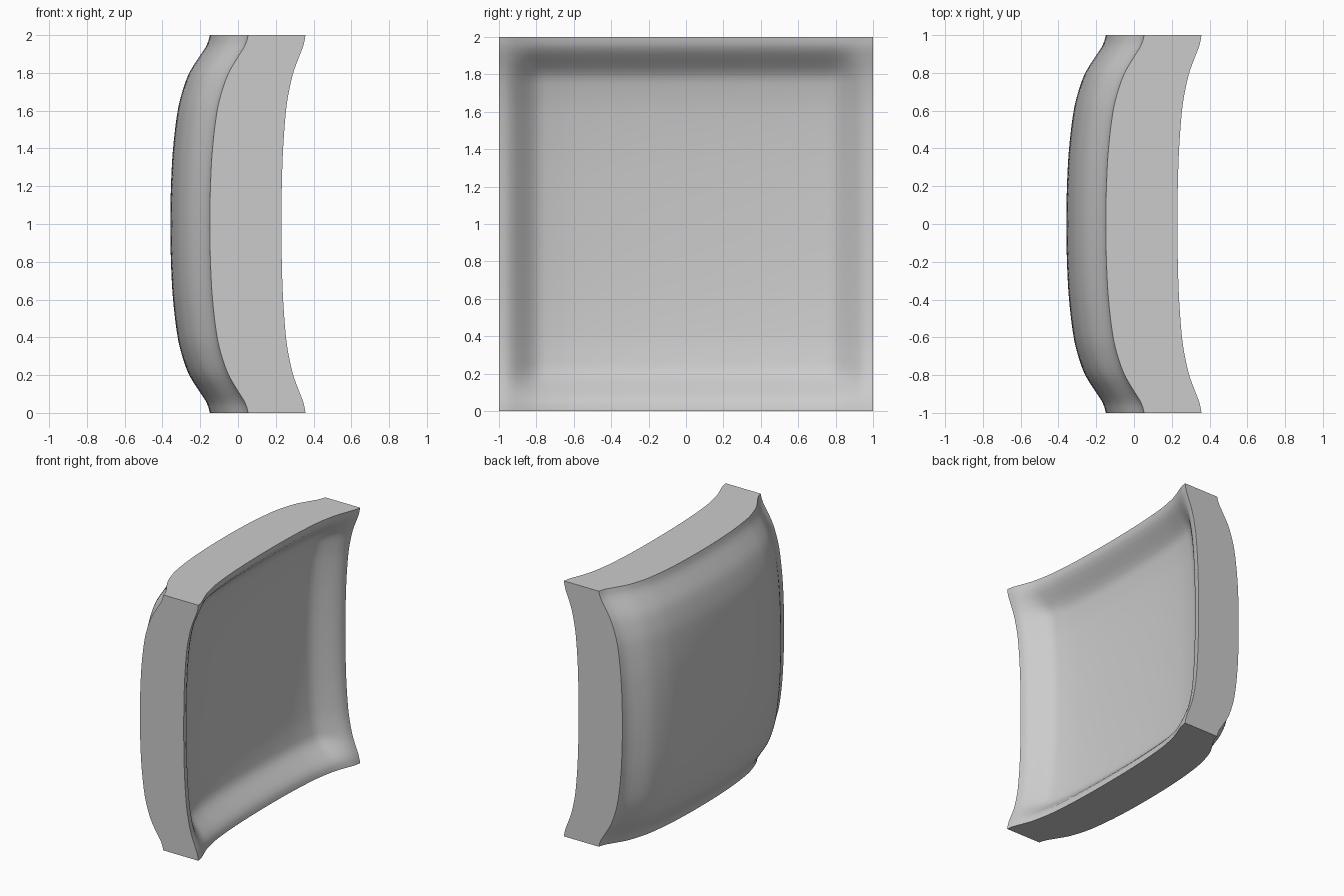
import bpy, bmesh, math

old = bpy.data.objects.get("Cube")
if old:
    bpy.data.objects.remove(old, do_unlink=True)

# Rise from rim (0) to middle (1), against distance from the rim
RISE = [(0, 0), (0.05, 0.07), (0.11, 0.25), (0.2, 0.51), (0.3, 0.69),
        (0.4, 0.81), (0.6, 0.93), (0.8, 0.985), (1, 1)]
SLOPES = [(RISE[min(i + 1, len(RISE) - 1)][1] - RISE[max(i - 1, 0)][1]) /
          (RISE[min(i + 1, len(RISE) - 1)][0] - RISE[max(i - 1, 0)][0])
          for i in range(len(RISE))]
SLOPES[-1] = 0


def rise(c):
    """Smooth Hermite interpolation of the profile at coordinate c in -1..1."""
    d = min(max(1 - abs(c), 0), 1)
    for i in range(len(RISE) - 1):
        (a, p), (b, q) = RISE[i], RISE[i + 1]
        if d <= b:
            h = b - a
            t = (d - a) / h
            return (p * (1 + 2 * t) * (1 - t) ** 2 + q * t * t * (3 - 2 * t)
                    + h * SLOPES[i] * t * (1 - t) ** 2
                    + h * SLOPES[i + 1] * t * t * (t - 1))
    return 1


def step(c):
    """Short, steep step just inside the rim."""
    t = min(max((1 - abs(c) - 0.03) / 0.2, 0), 1)
    return t * t * (3 - 2 * t)


def curved_face(bm, corner_x, depth, recess, segments=64):
    """Square sheet facing along x, pushed toward -x in its middle."""
    sheet = bmesh.ops.create_grid(bm, x_segments=segments, y_segments=segments, size=1)
    for v in sheet["verts"]:
        y, z = v.co.x, v.co.y
        x = corner_x - depth * (rise(y) + rise(z)) - recess * step(y) * step(z)
        v.co = (x, y, z + 1)


# Domed face, dished face and the flat rim walls joining them
bm = bmesh.new()
curved_face(bm, 0.054, 0.203, 0.006)
curved_face(bm, 0.357, 0.127, 0.085)
rim = [e for e in bm.edges if e.is_boundary]
bmesh.ops.bridge_loops(bm, edges=rim)
bmesh.ops.recalc_face_normals(bm, faces=bm.faces)
mesh = bpy.data.meshes.new("curved_panel")
bm.to_mesh(mesh)
bm.free()
panel = bpy.data.objects.new("curved_panel", mesh)
bpy.context.collection.objects.link(panel)

# Plain grey
grey = bpy.data.materials.new("plain_grey")
grey.use_nodes = True
colour = (0.6, 0.6, 0.6, 1)
grey.diffuse_color = colour
grey.node_tree.nodes["Principled BSDF"].inputs["Base Color"].default_value = colour
mesh.materials.append(grey)

# Smooth curved faces, crisp rim
bpy.ops.object.select_all(action="DESELECT")
panel.select_set(True)
bpy.context.view_layer.objects.active = panel
bpy.ops.object.shade_smooth_by_angle(angle=math.radians(35))
